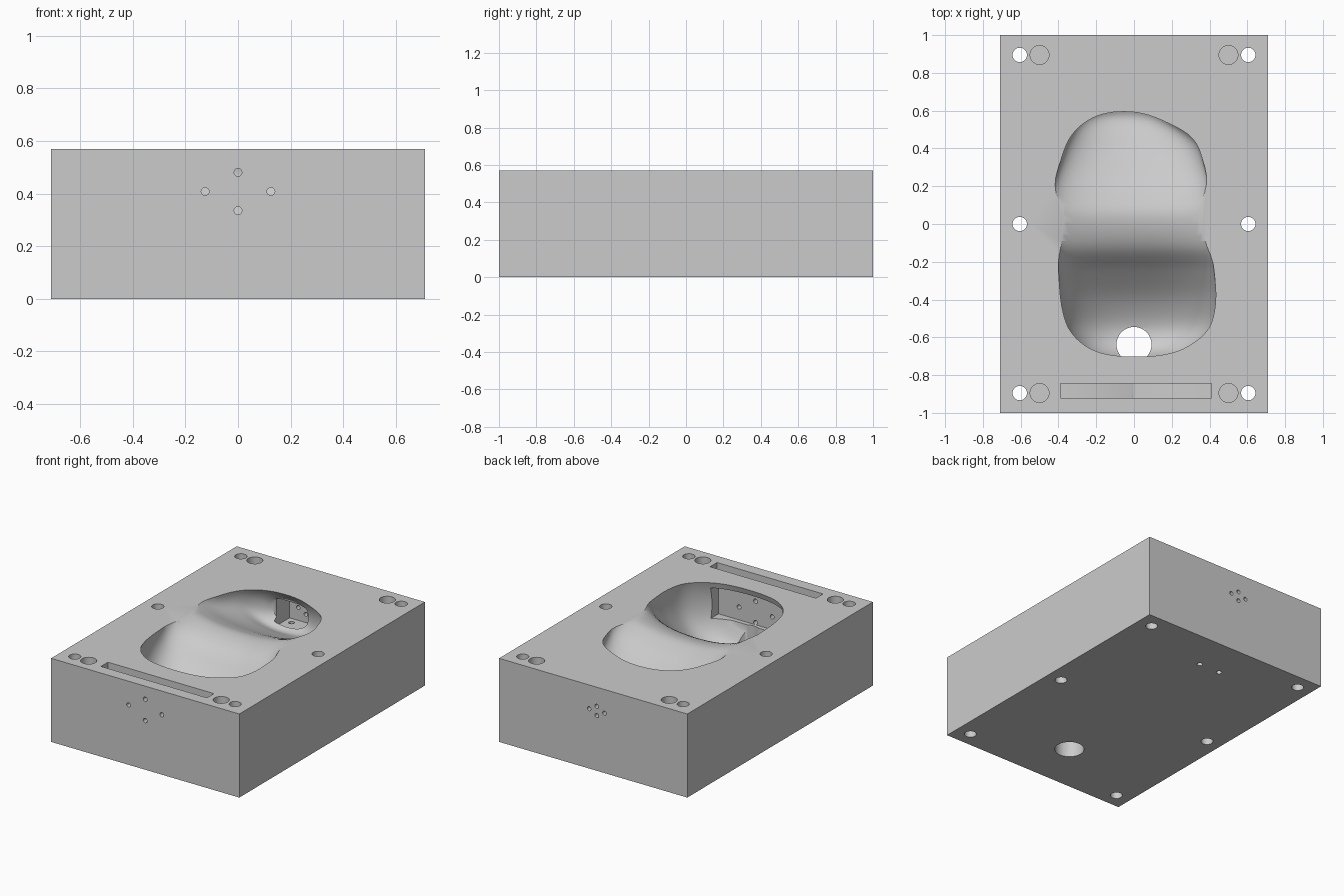
import bpy, bmesh, math
from mathutils import Matrix, Vector

cube = bpy.data.objects.get("Cube")
if cube:
    bpy.data.objects.remove(cube, do_unlink=True)

W, L, H = 1.42, 2.0, 0.57

grey = bpy.data.materials.new("plain_grey")
grey.use_nodes = True
grey.diffuse_color = (0.6, 0.6, 0.6, 1)
grey.node_tree.nodes["Principled BSDF"].inputs["Base Color"].default_value = (0.6, 0.6, 0.6, 1)


def make(name, bm):
    bmesh.ops.recalc_face_normals(bm, faces=bm.faces)
    mesh = bpy.data.meshes.new(name)
    bm.to_mesh(mesh)
    bm.free()
    mesh.materials.append(grey)
    obj = bpy.data.objects.new(name, mesh)
    bpy.context.scene.collection.objects.link(obj)
    return obj


def box(name, lo, hi):
    bm = bmesh.new()
    lo, hi = Vector(lo), Vector(hi)
    size = Matrix.Diagonal((*(hi - lo), 1))
    bmesh.ops.create_cube(bm, size=1, matrix=Matrix.Translation((lo + hi) / 2) @ size)
    return make(name, bm)


def rod(start, end, radius, sides=32):
    start, end = Vector(start), Vector(end)
    axis = end - start
    turn = axis.to_track_quat('Z', 'Y').to_matrix().to_4x4()
    bm = bmesh.new()
    bmesh.ops.create_cone(bm, cap_ends=True, segments=sides, radius1=radius, radius2=radius,
                          depth=axis.length, matrix=Matrix.Translation((start + end) / 2) @ turn)
    for f in bm.faces:
        f.smooth = len(f.verts) == 4
    return make("hole_cutter", bm)


def cut(target, cutter):
    mod = target.modifiers.new("cut", 'BOOLEAN')
    mod.operation = 'DIFFERENCE'
    mod.solver = 'EXACT'
    mod.object = cutter
    bpy.context.view_layer.objects.active = target
    bpy.ops.object.modifier_apply(modifier=mod.name)
    bpy.data.objects.remove(cutter, do_unlink=True)


def spline(a, b, c, d, t):
    return [0.5 * (2 * q + (r - p) * t + (2 * p - 5 * q + 4 * r - s) * t ** 2
                   + (3 * q - p - 3 * r + s) * t ** 3) for p, q, r, s in zip(a, b, c, d)]


# Cavity sections: y, left x, right x, centre height, vertical radius
SECTIONS = [
    (-.72, -.17, .19, .40, .12), (-.66, -.28, .31, .42, .25),
    (-.55, -.36, .41, .47, .33), (-.40, -.39, .435, .53, .32),
    (-.25, -.40, .425, .58, .24), (-.12, -.42, .42, .65, .18),
    (.03, -.50, .47, .71, .19), (.15, -.45, .41, .64, .145),
    (.30, -.40, .375, .57, .14), (.45, -.35, .32, .53, .16),
    (.56, -.28, .18, .47, .14), (.63, -.18, .07, .44, .08)]


def cavity(steps=5, sides=48):
    pts = [SECTIONS[0]] + SECTIONS + [SECTIONS[-1]]
    rows = [spline(*pts[i:i + 4], k / steps) for i in range(len(SECTIONS) - 1) for k in range(steps)]
    rows.append(SECTIONS[-1])
    bm = bmesh.new()
    rings = []
    for y, xl, xr, zc, rad in rows:
        ring = []
        for k in range(sides):
            a = math.tau * k / sides
            c, s = math.cos(a), math.sin(a)
            px = math.copysign(abs(c) ** 0.9, c)
            pz = math.copysign(abs(s) ** 0.9, s)
            ring.append(bm.verts.new(((xl + xr) / 2 + (xr - xl) / 2 * px, y, zc + rad * pz)))
        rings.append(ring)
    for a, b in zip(rings, rings[1:]):
        for k in range(sides):
            n = (k + 1) % sides
            bm.faces.new((a[k], a[n], b[n], b[k])).smooth = True
    for ring in (rings[0], rings[-1]):
        bm.faces.new(ring)
    return make("cavity_cutter", bm)


# Main block with the moulded hollow
block = box("mould_block", (-W / 2, -L / 2, 0), (W / 2, L / 2, H))
cut(block, cavity())

# Recesses at both ends of the hollow
cut(block, box("front_recess", (-.27, -.75, .32), (.28, -.58, .53)))
cut(block, box("back_recess", (-.15, .605, .32), (.10, .77, .51)))

# Drain hole through the floor
cut(block, rod((0, -.638, -.1), (0, -.638, .36), .093, 48))

# Bolt holes right through, and blind sockets beside the corner ones
for x in (-1, 1):
    for y in (-.895, 0, .895):
        cut(block, rod((x * .605, y, -.1), (x * .605, y, H + .1), .038))
        if y:
            cut(block, rod((x * .5, y, H - .1), (x * .5, y, H + .1), .05))

# Slot along the front edge
cut(block, box("slot_cutter", (-.39, -.92, H - .1), (.41, -.845, H + .1)))

# Small port clusters in the front and back walls
for dx, dz in ((-1, 0), (1, 0), (0, 1), (0, -1)):
    x, z = dx * .125, .408 + dz * .073
    cut(block, rod((x, -1.1, z), (x, -.7, z), .015, 16))
    x, z = -.027 + dx * .058, .408 + dz * .032
    cut(block, rod((x, 1.1, z), (x, .72, z), .014, 16))

# Small vents below the back recess
for x in (-.1, .06):
    cut(block, rod((x, .72, -.1), (x, .72, .4), .018, 16))

block.data.set_sharp_from_angle(angle=math.radians(35))
